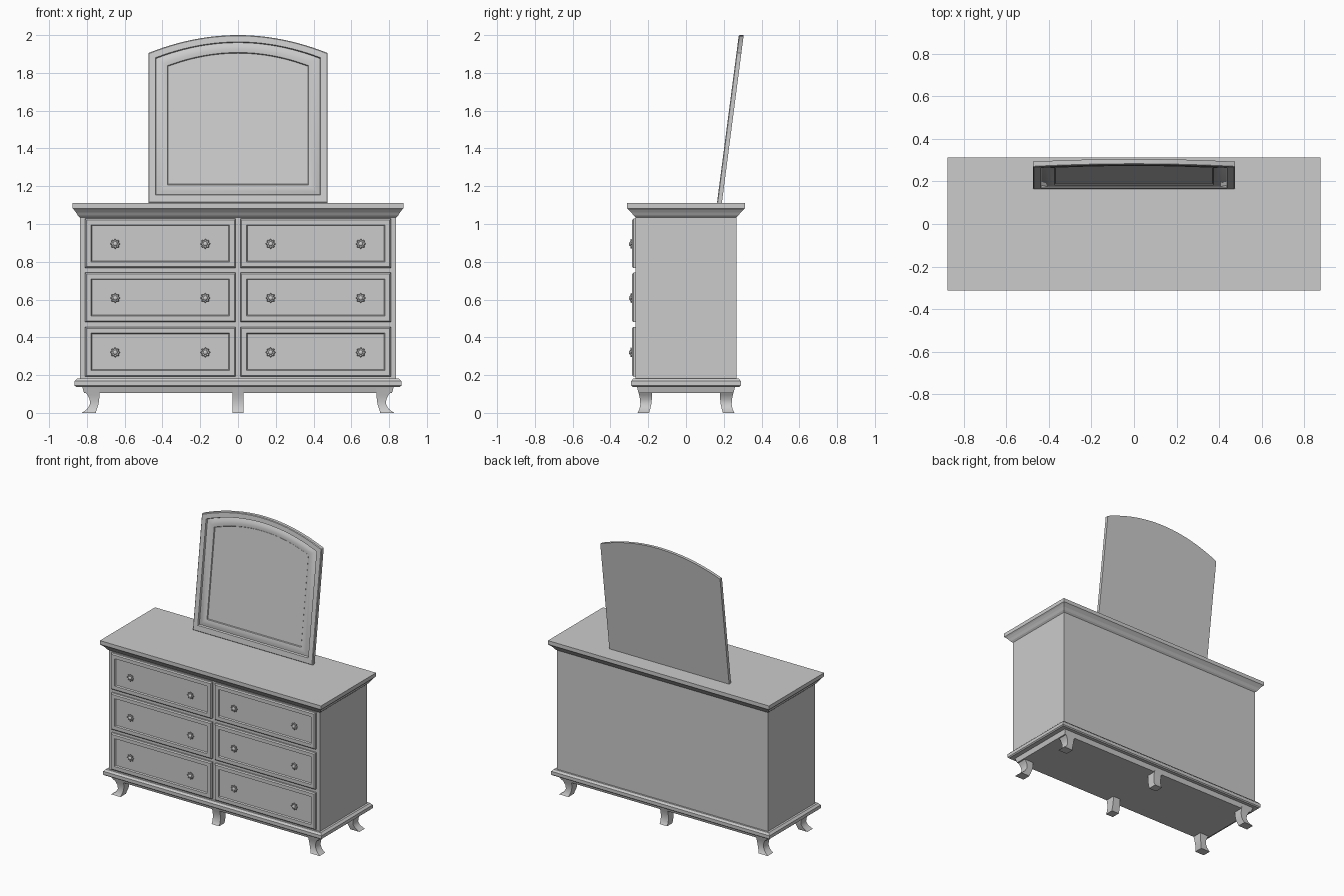
import bpy, bmesh, math

if "Cube" in bpy.data.objects:
    bpy.data.objects.remove(bpy.data.objects["Cube"])


def loft(name, rings, smooth=False):
    """Skin a list of equal-length vertex rings and cap both ends."""
    bm = bmesh.new()
    rows = [[bm.verts.new(p) for p in ring] for ring in rings]
    n = len(rows[0])
    for a, b in zip(rows, rows[1:]):
        for i in range(n):
            j = (i + 1) % n
            bm.faces.new((a[i], a[j], b[j], b[i]))
    bm.faces.new(rows[0])
    bm.faces.new(rows[-1])
    bmesh.ops.recalc_face_normals(bm, faces=bm.faces)
    me = bpy.data.meshes.new(name)
    bm.to_mesh(me)
    bm.free()
    ob = bpy.data.objects.new(name, me)
    bpy.context.collection.objects.link(ob)
    if smooth:
        bpy.ops.object.select_all(action='DESELECT')
        ob.select_set(True)
        bpy.context.view_layer.objects.active = ob
        bpy.ops.object.shade_smooth_by_angle(angle=math.radians(32))
    return ob


def rect_z(x0, x1, y0, y1, z):
    return [(x0, y0, z), (x1, y0, z), (x1, y1, z), (x0, y1, z)]


def slab(name, profile):
    """Stacked rectangles from (half width, half depth, height)."""
    return loft(name, [rect_z(-a, a, -b, b, z) for a, b, z in profile])


# Carcass, moulded top and plinth
slab("carcass", [(.837, .267, .17), (.837, .267, 1.05)])
slab("top_board", [(.837, .267, 1.035), (.848, .278, 1.045), (.858, .29, 1.062),
                   (.868, .303, 1.075), (.877, .312, 1.083), (.877, .312, 1.11)])
slab("plinth", [(.815, .25, .105), (.825, .26, .138), (.858, .284, .138),
                (.866, .291, .145), (.866, .291, .168), (.86, .285, .174),
                (.852, .28, .182)])

# Curved legs: height, outer and inner x, outer and inner y
LEG = [(.14, .825, .73, .26, .18), (.115, .813, .732, .254, .18),
       (.095, .797, .733, .248, .18), (.07, .785, .735, .243, .181),
       (.045, .784, .739, .242, .184), (.022, .797, .746, .246, .189),
       (.008, .815, .751, .252, .193), (0, .827, .753, .257, .195)]
for sy, row in ((-1, "front"), (1, "back")):
    for sx, side in ((-1, "left"), (1, "right")):
        loft(f"{row}_{side}_leg",
             [rect_z(sx * a, sx * b, sy * c, sy * d, z) for z, a, b, c, d in LEG], True)
    loft(f"{row}_middle_leg",
         [rect_z(-.03, .03, sy * c, sy * d, z) for z, a, b, c, d in LEG], True)


# Drawer fronts with a recessed panel: inset and y of each ring
FRONT = [(0, -.26), (0, -.279), (.007, -.286), (.032, -.286), (.037, -.277)]


def drawer(name, x0, x1, z0, z1):
    loft(name, [[(x0 + i, y, z0 + i), (x1 - i, y, z0 + i),
                 (x1 - i, y, z1 - i), (x0 + i, y, z1 - i)] for i, y in FRONT])


# Flower-shaped knob: radius, lobe depth, y
KNOB = [(.009, 0, -.275), (.009, 0, -.284), (.021, .14, -.287), (.023, .16, -.291),
        (.019, .14, -.295), (.012, .05, -.295), (.010, 0, -.299), (.005, 0, -.302)]


def knob(name, x, z):
    n = 32
    rings = []
    for r, lobe, y in KNOB:
        ring = []
        for k in range(n):
            t = 2 * math.pi * k / n
            q = r * (1 + lobe * math.cos(8 * t))
            ring.append((x + q * math.cos(t), y, z + q * math.sin(t)))
        rings.append(ring)
    loft(name, rings, True)


for level, (z0, z1) in (("lower", (.192, .455)), ("middle", (.48, .742)), ("upper", (.768, 1.028))):
    for s, side in ((-1, "left"), (1, "right")):
        xa, xb = sorted((s * .012, s * .81))
        drawer(f"{level}_{side}_drawer", xa, xb, z0, z1)
        for d, pos in ((.173, "inner"), (.65, "outer")):
            knob(f"{level}_{side}_{pos}_knob", s * d, (z0 + z1) / 2 - .003)


# Tilted mirror with arched top
def arch(hw, bottom, corner, apex, depth, n=24):
    pts = [(-hw, bottom), (hw, bottom)]
    for k in range(n + 1):
        t = 1 - 2 * k / n
        pts.append((hw * t, apex - (apex - corner) * t * t))
    return [(x, .164 + depth + .13 * (z - 1.112), z) for x, z in pts]


loft("mirror_frame", [
    arch(.475, 1.112, 1.905, 2.0, .026),
    arch(.475, 1.112, 1.905, 2.0, .004),
    arch(.471, 1.116, 1.902, 1.996, 0),
    arch(.438, 1.153, 1.880, 1.964, 0),
    arch(.434, 1.157, 1.876, 1.960, .012),
    arch(.415, 1.173, 1.864, 1.944, .005),
    arch(.395, 1.190, 1.851, 1.926, .003),
    arch(.374, 1.207, 1.838, 1.908, .006),
    arch(.370, 1.211, 1.835, 1.904, .014)], True)
loft("mirror_glass", [arch(.370, 1.211, 1.835, 1.904, .0145),
                      arch(.370, 1.211, 1.835, 1.904, .011)])
